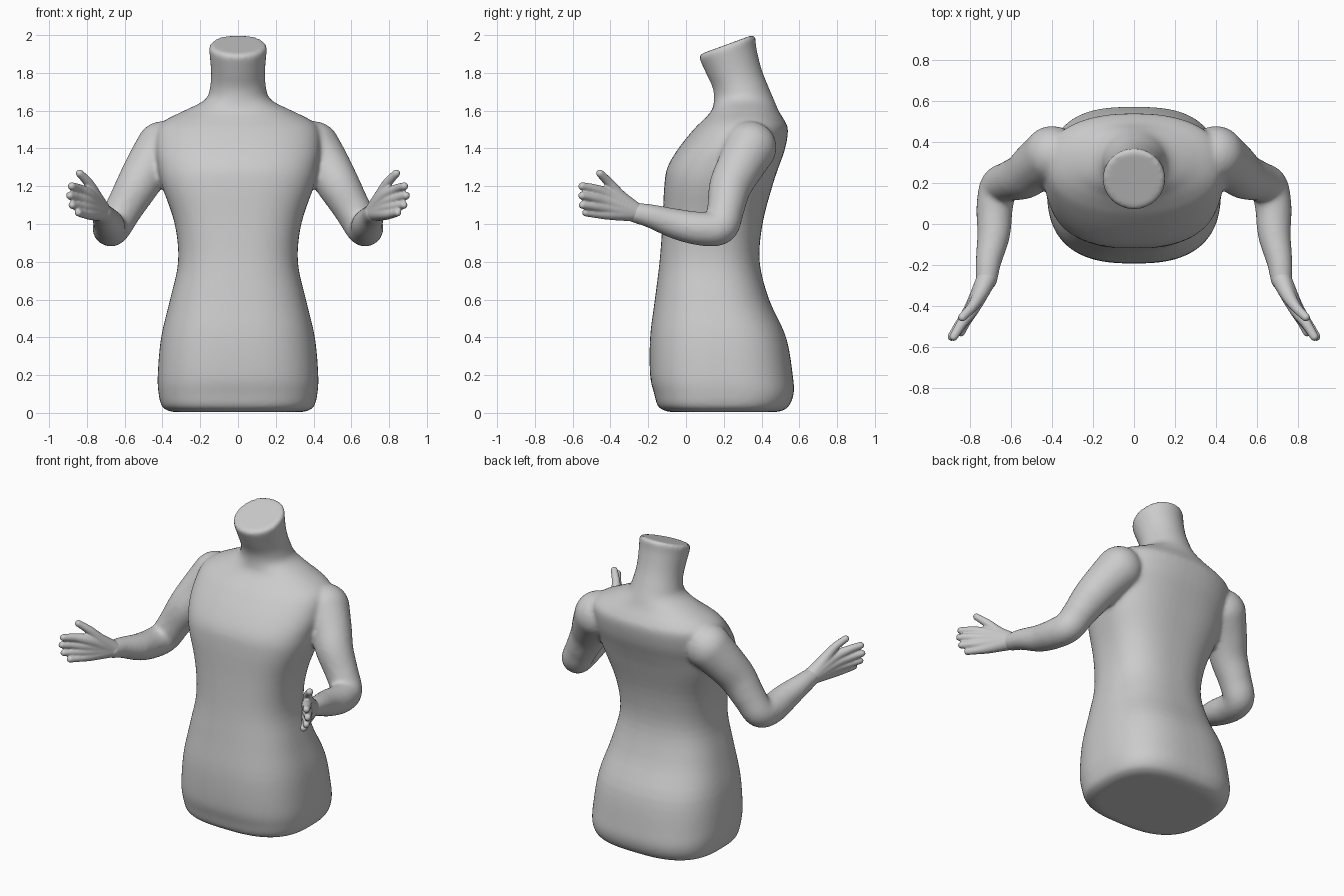
import bpy, bmesh, math
from mathutils import Matrix, Vector

if "Cube" in bpy.data.objects:
    bpy.data.objects.remove(bpy.data.objects["Cube"])


def spline(pts, steps):
    """Catmull-Rom through tuples of any length."""
    out = []
    for i in range(len(pts) - 1):
        a, b, c, d = (pts[max(i - 1, 0)], pts[i], pts[i + 1], pts[min(i + 2, len(pts) - 1)])
        for k in range(steps):
            t = k / steps
            out.append(tuple(0.5 * (2 * q + (r - p) * t + (2 * p - 5 * q + 4 * r - s) * t * t
                                    + (3 * q - p - 3 * r + s) * t ** 3)
                             for p, q, r, s in zip(a, b, c, d)))
    return out + [pts[-1]]


def loft(bm, rings, n=64):
    """Superellipse rings: half width, front y, front z, back y, back z, exponent."""
    loops = []
    for hw, yf, zf, yb, zb, e in rings:
        loop = []
        for i in range(n):
            a = 2 * math.pi * i / n
            c, s = math.cos(a), math.sin(a)
            u = math.copysign(abs(c) ** (2 / e), c)
            v = math.copysign(abs(s) ** (2 / e), s)
            t = (v + 1) / 2
            loop.append(bm.verts.new((hw * u, yf + (yb - yf) * t, zf + (zb - zf) * t)))
        loops.append(loop)
    for a, b in zip(loops, loops[1:]):
        for i in range(n):
            j = (i + 1) % n
            bm.faces.new((a[i], a[j], b[j], b[i]))
    bm.faces.new(loops[0][::-1])
    bm.faces.new(loops[-1])


def limb(bm, pts, side, steps):
    """Tapered rounded limb: a dense chain of balls (x, y, z, radius)."""
    for x, y, z, r in spline(pts, steps):
        bmesh.ops.create_icosphere(bm, subdivisions=3, radius=r,
                                   matrix=Matrix.Translation(Vector((side * x, y, z))))


def finish(bm, name, voxel, iterations):
    """Fuse the overlapping pieces into one smooth skin."""
    mesh = bpy.data.meshes.new(name)
    bm.to_mesh(mesh)
    bm.free()
    ob = bpy.data.objects.new(name, mesh)
    bpy.context.collection.objects.link(ob)
    fuse = ob.modifiers.new("fuse", 'REMESH')
    fuse.mode = 'VOXEL'
    fuse.voxel_size = voxel
    fuse.use_smooth_shade = True
    soft = ob.modifiers.new("soften", 'SMOOTH')
    soft.factor = 0.5
    soft.iterations = iterations
    return ob


# Torso and neck cross-sections, bottom to top
torso = [(hw, yf, z, yb, z, e) for z, hw, yf, yb, e in [
    (0.005, .35, -.09, .49, 2.7), (0.03, .40, -.145, .54, 2.8), (0.1, .42, -.168, .57, 2.8),
    (0.2, .425, -.19, .565, 2.7), (0.4, .407, -.19, .53, 2.6), (0.6, .36, -.165, .44, 2.5),
    (0.8, .317, -.14, .39, 2.5), (1.0, .335, -.125, .405, 2.6), (1.2, .402, -.115, .457, 2.6),
    (1.3, .425, -.098, .49, 2.5), (1.4, .44, -.04, .525, 2.4), (1.5, .43, .04, .54, 2.3),
    (1.55, .385, .09, .52, 2.2), (1.6, .285, .135, .49, 2.1)]]
neck = [(.175, .148, 1.655, .465, 1.66, 2), (.148, .142, 1.72, .435, 1.73, 2),
        (.143, .11, 1.79, .40, 1.82, 2), (.15, .078, 1.86, .373, 1.93, 2),
        (.153, .07, 1.885, .368, 1.985, 2), (.143, .083, 1.902, .36, 2.003, 2)]

# Arm from shoulder through the bent elbow to the wrist
arm = [(.40, .34, 1.405, .14), (.475, .285, 1.3, .124), (.535, .235, 1.2, .113),
       (.605, .21, 1.08, .099), (.66, .18, .985, .094), (.68, .08, .975, .09),
       (.685, -.05, 1.0, .081), (.71, -.18, 1.04, .064), (.72, -.27, 1.06, .054)]

body = bmesh.new()
loft(body, spline(torso + neck, 4))
for side in (-1, 1):
    limb(body, arm, side, 8)
finish(body, "torso_with_arms", 0.013, 6)

# Each digit runs wrist, knuckle, middle joint, tip; together they form the palm
wrist = (.718, -.265, 1.062, .05)
digits = [
    [(.785, -.405, 1.15, .036), (.84, -.485, 1.185, .026), (.88, -.55, 1.2, .021)],
    [(.795, -.415, 1.118, .036), (.852, -.495, 1.14, .026), (.89, -.55, 1.15, .021)],
    [(.79, -.41, 1.085, .036), (.845, -.495, 1.095, .025), (.878, -.548, 1.1, .02)],
    [(.78, -.40, 1.055, .034), (.818, -.475, 1.055, .024), (.845, -.53, 1.06, .02)],
    [(.752, -.345, 1.14, .036), (.79, -.405, 1.215, .026), (.838, -.455, 1.268, .021)],
]
for side, label in ((-1, "right"), (1, "left")):
    hand = bmesh.new()
    for digit in digits:
        limb(hand, [wrist] + digit, side, 10)
    finish(hand, label + "_hand", 0.006, 4)
